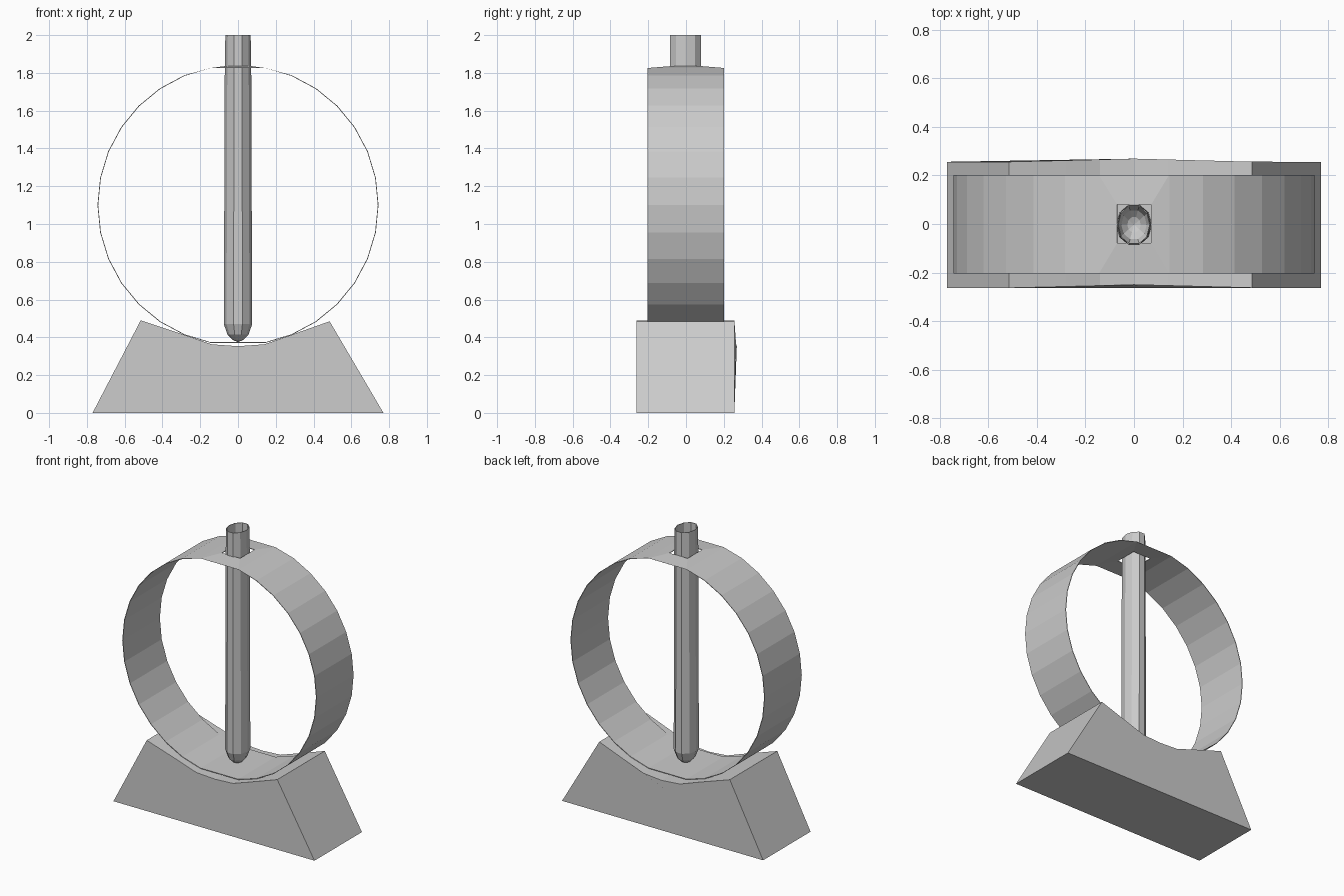
import bpy
from math import sin, cos, pi

if "Cube" in bpy.data.objects:
    bpy.data.objects.remove(bpy.data.objects["Cube"])


def make_object(name, verts, faces, thickness=0.0):
    mesh = bpy.data.meshes.new(name)
    mesh.from_pydata(verts, [], faces)
    mesh.validate()
    obj = bpy.data.objects.new(name, mesh)
    bpy.context.collection.objects.link(obj)
    if thickness:
        mod = obj.modifiers.new("wall", 'SOLIDIFY')
        mod.thickness = thickness
        mod.offset = -1
    return obj


# Base block: trapezoid with a curved saddle on top, back and front bowed slightly
profile = [(-0.77, 0), (0.77, 0), (0.485, 0.485), (0.28, 0.412), (0.14, 0.363),
           (0, 0.353), (-0.14, 0.363), (-0.28, 0.412), (-0.515, 0.49)]
n = len(profile)
bow = [0 if z == 0 else 0.013 * max(0, 1 - abs(x) / 0.5) for x, z in profile]
verts = [(x, -0.263 + b, z) for (x, z), b in zip(profile, bow)]
verts += [(x, 0.256 + b, z) for (x, z), b in zip(profile, bow)]
faces = [tuple(range(n)), tuple(reversed(range(n, 2 * n)))]
faces += [(i, i + n, (i + 1) % n + n, (i + 1) % n) for i in range(n)]
make_object("base", verts, faces)

# Ring band: 32-step circle, flat facet at the bottom, pierced panel at the top
R, CZ, STEPS = 0.74, 1.1, 32
angles = [pi / 2 + i * 2 * pi / STEPS for i in range(1, STEPS) if i != STEPS // 2]
m = len(angles)
verts = []
for a in angles:
    for y in (-0.204, 0.202):
        verts.append((R * cos(a), y, CZ + R * sin(a)))
faces = [(2 * i, 2 * i + 2, 2 * i + 3, 2 * i + 1) for i in range(m - 1)]
h = len(verts)
verts += [(-0.069, -0.078, 1.836), (0.071, -0.078, 1.836),
          (0.071, 0.08, 1.836), (-0.069, 0.08, 1.836)]
outer = [0, 2 * m - 2, 2 * m - 1, 1]
for i in range(4):
    j = (i + 1) % 4
    faces.append((outer[i], outer[j], h + j, h + i))
make_object("ring_band", verts, faces, 0.004)

# Tube: open at the top, rounded at the bottom, (half width, half depth, z)
SIDES = 10
levels = [(0.067, 0.086, 2.0), (0.070, 0.087, 1.83), (0.075, 0.087, 0.47),
          (0.056, 0.066, 0.415), (0.03, 0.035, 0.387)]
verts = [(rx * cos(2 * pi * k / SIDES), ry * sin(2 * pi * k / SIDES) - 0.003, z)
         for rx, ry, z in levels for k in range(SIDES)]
tip = len(verts)
verts.append((0, -0.003, 0.375))
faces = []
for r in range(len(levels)):
    for k in range(SIDES):
        a, b = r * SIDES + k, r * SIDES + (k + 1) % SIDES
        if r < len(levels) - 1:
            faces.append((a, a + SIDES, b + SIDES, b))
        else:
            faces.append((a, tip, b))
make_object("tube", verts, faces, 0.004)
